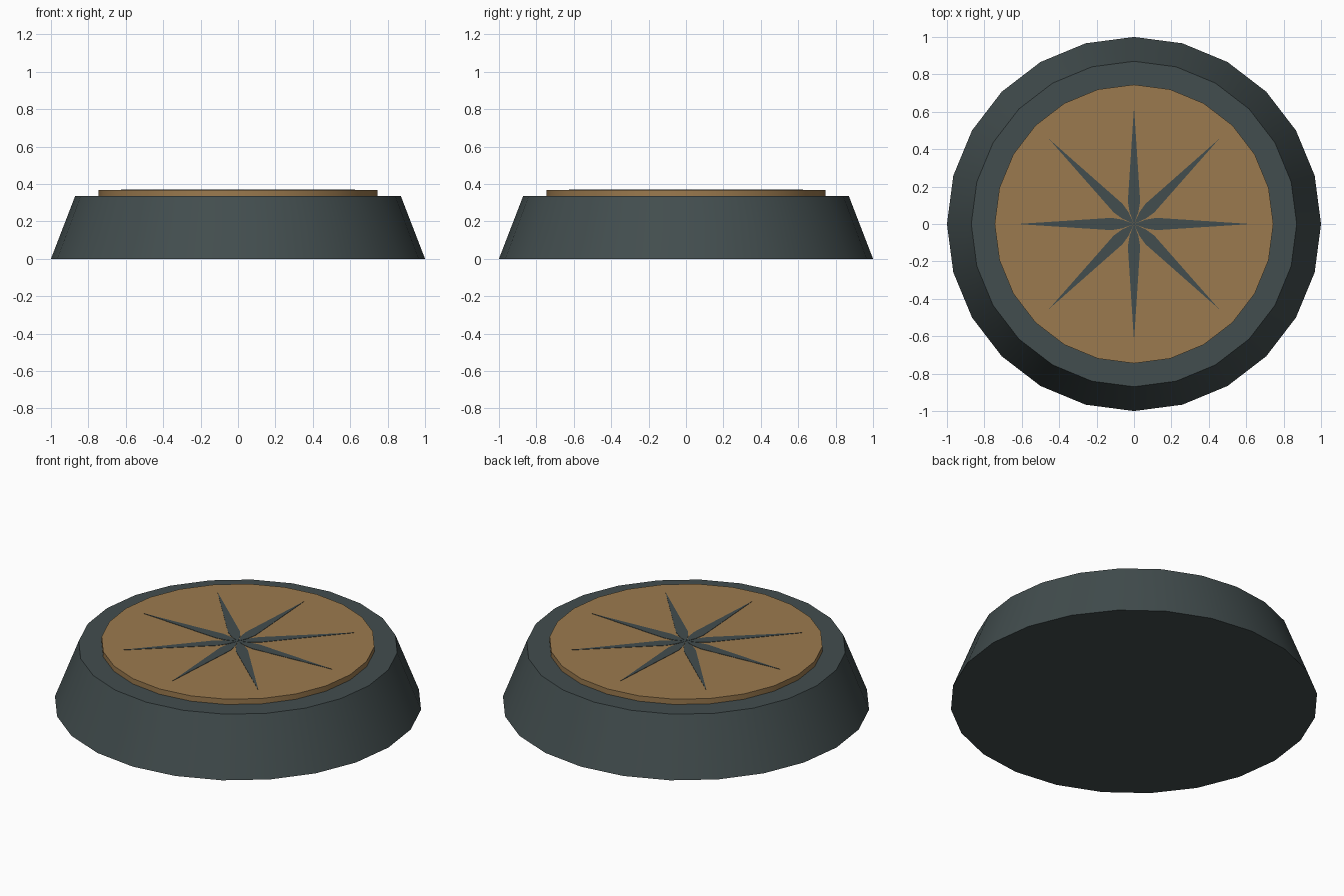
import bpy, bmesh, math

if "Cube" in bpy.data.objects:
    bpy.data.objects.remove(bpy.data.objects["Cube"])

def material(name, rgb):
    m = bpy.data.materials.new(name)
    m.diffuse_color = (*rgb, 1)
    m.use_nodes = True
    m.node_tree.nodes["Principled BSDF"].inputs["Base Color"].default_value = m.diffuse_color
    return m

dark = material("dark_slate", (0.055, 0.075, 0.077))
tan = material("tan", (0.33, 0.195, 0.077))

def disc(name, r1, r2, z0, z1, mat):
    bpy.ops.mesh.primitive_cone_add(vertices=24, radius1=r1, radius2=r2,
                                    depth=z1 - z0, location=(0, 0, (z0 + z1) / 2))
    ob = bpy.context.object
    ob.name = name
    ob.data.materials.append(mat)
    bpy.ops.object.shade_smooth_by_angle(angle=math.radians(30))
    return ob

# tapered body and raised face plate
disc("base", 1.0, 0.87, 0, 0.337, dark)
disc("face_plate", 0.745, 0.745, 0.337, 0.369, tan)

# eight-pointed star: thin leaf-shaped blades inlaid in the plate
bm = bmesh.new()
for i in range(8):
    a = i * math.pi / 4
    tip = 0.642 if i % 2 else 0.625
    outline = [(0, 0), (0.065, -0.024), (0.12, -0.033), (tip, 0), (0.12, 0.033), (0.065, 0.024)]
    verts = [bm.verts.new((x * math.cos(a) - y * math.sin(a),
                           x * math.sin(a) + y * math.cos(a), 0.367)) for x, y in outline]
    face = bm.faces.new(verts)
    top = bmesh.ops.extrude_face_region(bm, geom=[face])["geom"]
    bmesh.ops.translate(bm, vec=(0, 0, 0.004),
                        verts=[v for v in top if isinstance(v, bmesh.types.BMVert)])
bmesh.ops.recalc_face_normals(bm, faces=bm.faces)
mesh = bpy.data.meshes.new("star_blades")
bm.to_mesh(mesh)
bm.free()
mesh.materials.append(dark)
star = bpy.data.objects.new("star_blades", mesh)
bpy.context.collection.objects.link(star)
